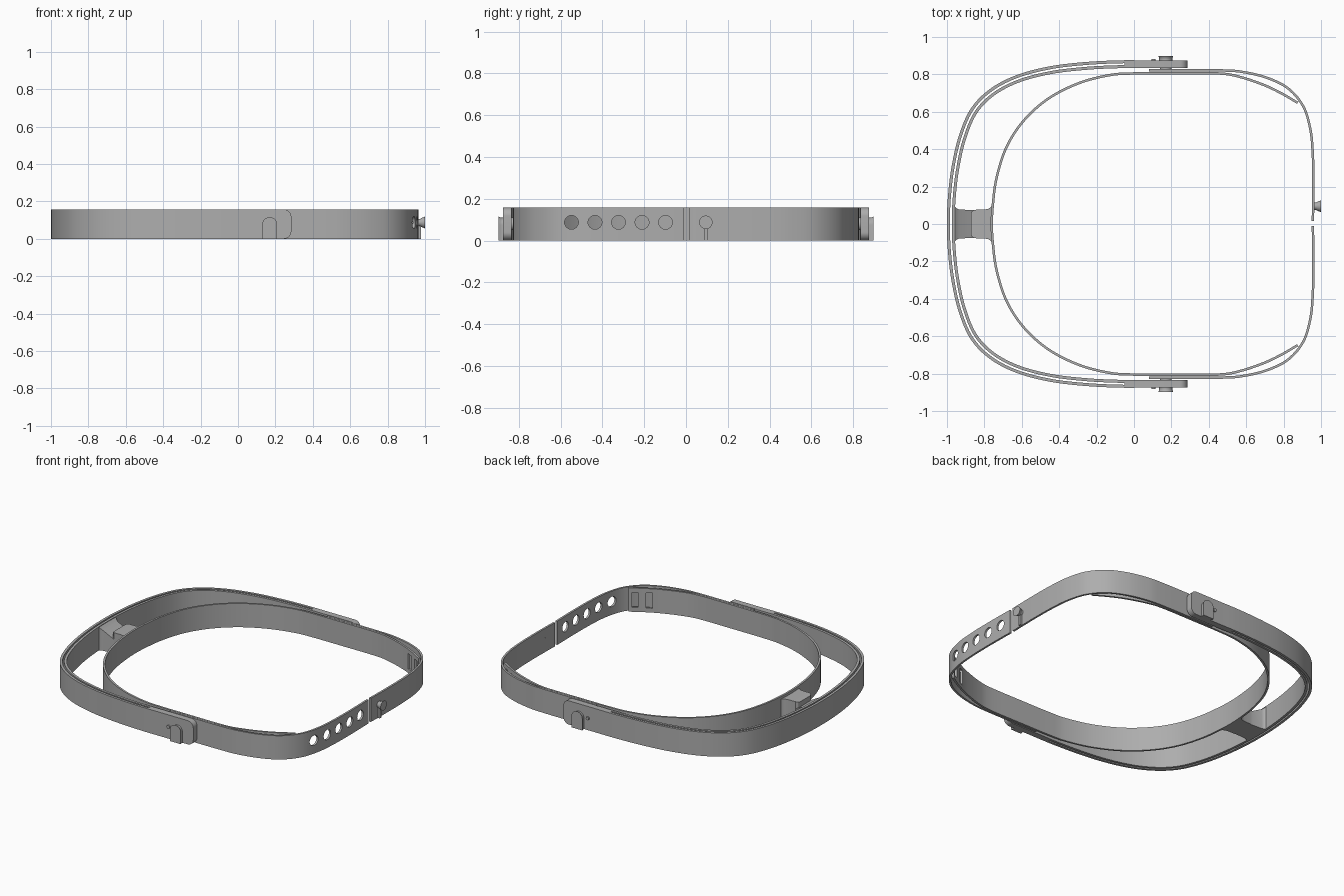
import bpy, bmesh, math
from mathutils import Vector, Matrix

old = bpy.data.objects.get("Cube")
if old:
    bpy.data.objects.remove(old, do_unlink=True)

H = 0.157      # band height

grey = bpy.data.materials.new("plain grey")
grey.use_nodes = True
grey.diffuse_color = (0.42, 0.42, 0.42, 1)
grey.node_tree.nodes["Principled BSDF"].inputs["Base Color"].default_value = (0.42, 0.42, 0.42, 1)


def finish(name, bm):
    bmesh.ops.recalc_face_normals(bm, faces=bm.faces[:])
    me = bpy.data.meshes.new(name)
    bm.to_mesh(me)
    bm.free()
    me.materials.append(grey)
    ob = bpy.data.objects.new(name, me)
    bpy.context.collection.objects.link(ob)
    shade(ob)
    return ob


def activate(ob):
    bpy.ops.object.select_all(action='DESELECT')
    ob.select_set(True)
    bpy.context.view_layer.objects.active = ob


def shade(ob):
    activate(ob)
    bpy.ops.object.shade_smooth_by_angle(angle=math.radians(30))


def loft(bm, rings):
    """Skin a row of equal-sized rings and cap both ends."""
    rows = [[bm.verts.new(p) for p in r] for r in rings]
    n = len(rows[0])
    for a, b in zip(rows, rows[1:]):
        for i in range(n):
            j = (i + 1) % n
            bm.faces.new((a[i], a[j], b[j], b[i]))
    bm.faces.new(rows[0])
    bm.faces.new(rows[-1])


def spline(pts, steps=8):
    """Catmull-Rom curve through the points."""
    p = [Vector(q) for q in pts]
    p = [2 * p[0] - p[1]] + p + [2 * p[-1] - p[-2]]
    out = []
    for a, b, c, d in zip(p, p[1:], p[2:], p[3:]):
        for k in range(steps):
            t = k / steps
            out.append(0.5 * (2 * b + (c - a) * t + (2 * a - 5 * b + 4 * c - d) * t ** 2
                              + (3 * b - a - 3 * c + d) * t ** 3))
    return out + [p[-2]]


def offset(path, dist):
    """Move every path point sideways."""
    out = []
    for i, p in enumerate(path):
        d = (path[min(i + 1, len(path) - 1)] - path[max(i - 1, 0)]).normalized()
        out.append(p + Vector((-d.y, d.x)) * dist)
    return out


def band(name, path, thick=0.013):
    bm = bmesh.new()
    loft(bm, [[(a.x, a.y, 0), (a.x, a.y, H), (b.x, b.y, H), (b.x, b.y, 0)]
              for a, b in zip(offset(path, thick / 2), offset(path, -thick / 2))])
    return finish(name, bm)


def mirrored(half):
    return half + [(x, -y) for x, y in reversed(half[:-1])]


def plate(name, outline, y0, y1, flare=1.0):
    """Extrude an x-z outline between two y values, optionally widening."""
    cx = sum(p[0] for p in outline) / len(outline)
    bm = bmesh.new()
    loft(bm, [[(x, y0, z) for x, z in outline],
              [(cx + (x - cx) * flare, y1, z * (flare + 1) / 2) for x, z in outline]])
    return finish(name, bm)


def arc(cx, cz, r, a0, a1, n=12):
    return [(cx + r * math.cos(math.radians(a0 + (a1 - a0) * i / n)),
             cz + r * math.sin(math.radians(a0 + (a1 - a0) * i / n))) for i in range(n + 1)]


def rod(bm, centre, axis, r1, r2, length):
    rot = Vector((0, 0, 1)).rotation_difference(Vector(axis)).to_matrix().to_4x4()
    bmesh.ops.create_cone(bm, cap_ends=True, segments=32, radius1=r1, radius2=r2,
                          depth=length, matrix=Matrix.Translation(centre) @ rot)


def cut(ob, bm):
    cutter = finish("cutter", bm)
    cutter.hide_render = True
    activate(ob)
    mod = ob.modifiers.new("cut", 'BOOLEAN')
    mod.object = cutter
    mod.solver = 'EXACT'
    bpy.ops.object.modifier_apply(modifier=mod.name)
    bpy.data.objects.remove(cutter, do_unlink=True)
    shade(ob)


# Double-walled front band
outer = [(0.06, 0.867), (-0.08, 0.867), (-0.26, 0.858), (-0.45, 0.835), (-0.63, 0.787),
         (-0.77, 0.712), (-0.869, 0.608), (-0.932, 0.46), (-0.97, 0.29), (-0.988, 0.13), (-0.992, 0)]
outer_path = spline(mirrored(outer))
band("outer_band_wall", outer_path, 0.016)
band("inner_band_wall", offset(outer_path, 0.026), 0.016)

# Inner head ring, open at the back
ring = [(0.875, 0.648), (0.78, 0.703), (0.685, 0.747), (0.56, 0.788), (0.45, 0.805),
        (0.2, 0.806), (0, 0.805), (-0.13, 0.796), (-0.295, 0.753), (-0.46, 0.669),
        (-0.592, 0.55), (-0.683, 0.408), (-0.735, 0.245), (-0.755, 0.1), (-0.76, 0)]
head_ring = band("head_ring", spline(mirrored(ring)))

# Pairs of slots near the ring ends
bm = bmesh.new()
start, along = Vector(ring[0]), (Vector(ring[1]) - Vector(ring[0])).normalized()
for side in (1, -1):
    for dist in (0.04, 0.125):
        c = start + along * dist
        turn = Matrix.Rotation(math.atan2(along.y * side, along.x), 4, 'Z')
        bmesh.ops.create_cube(bm, size=1, matrix=Matrix.Translation((c.x, c.y * side, H / 2))
                              @ turn @ Matrix.Diagonal((0.038, 0.06, 0.1, 1)))
cut(head_ring, bm)

# Rear straps
strap = [(0.08, 0.822), (0.25, 0.822), (0.47, 0.821), (0.58, 0.813), (0.71, 0.782),
         (0.825, 0.724), (0.906, 0.627), (0.944, 0.5), (0.956, 0.37), (0.959, 0.24), (0.958, 0.1)]
band("left_strap", spline(strap + [(0.956, 0.015)]))
right_strap = band("right_strap", spline([(x, -y) for x, y in strap] + [(0.956, -0.01)]))

# Row of adjustment holes
bm = bmesh.new()
for i in range(5):
    rod(bm, (0.955, -0.098 - 0.1125 * i, 0.087), (1, 0, 0), 0.033, 0.033, 0.12)
cut(right_strap, bm)

# Fastening stud with its support rib
bm = bmesh.new()
rod(bm, (0.966, 0.095, 0.087), (1, 0, 0), 0.02, 0.02, 0.03)
rod(bm, (0.988, 0.095, 0.087), (1, 0, 0), 0.022, 0.032, 0.024)
bmesh.ops.create_cube(bm, size=1, matrix=Matrix.Translation((0.968, 0.095, 0.035))
                      @ Matrix.Diagonal((0.02, 0.016, 0.07, 1)))
finish("strap_stud", bm)

# Side hinge blocks, pivots and clips
block = [(-0.05, 0), *arc(0.245, 0.04, 0.04, -90, 0), *arc(0.245, H - 0.04, 0.04, 0, 90), (-0.05, H)]
arch = [(0.135, 0), (0.205, 0), *arc(0.17, 0.074, 0.035, 0, 180, 20)]
for side, label in ((1, "left"), (-1, "right")):
    plate(label + "_hinge_block", block, 0.835 * side, 0.875 * side)
    plate(label + "_clip_neck", arch, 0.87 * side, 0.886 * side)
    plate(label + "_clip_head", arch, 0.884 * side, 0.898 * side, 1.12)
    bm = bmesh.new()
    rod(bm, (0.17, 0.83 * side, 0.08), (0, 1, 0), 0.03, 0.03, 0.02)
    rod(bm, (0.105, 0.876 * side, 0.08), (0, 1, 0), 0.011, 0.011, 0.014)
    finish(label + "_pivot_and_stop", bm)


def bridge(name, sections):
    """Loft from sections of x, half width and top height."""
    bm = bmesh.new()
    loft(bm, [[(x, -w, 0), (x, w, 0), (x, w, z), (x, -w, z)] for x, w, z in sections])
    finish(name, bm)


# Flared bridge: a slope from the front band meets a rounded block on the ring
bridge("bridge_slope", [(-0.964, 0.105, H), (-0.957, 0.091, 0.152), (-0.948, 0.083, 0.144),
                        (-0.935, 0.078, 0.134), (-0.85, 0.073, 0.09)])
bridge("bridge_block", [(-0.872, 0.055, 0.135), (-0.867, 0.067, 0.138), (-0.855, 0.076, 0.14),
                        (-0.8, 0.077, 0.14), (-0.78, 0.081, 0.14), (-0.768, 0.088, 0.14),
                        (-0.756, 0.102, 0.14)])
